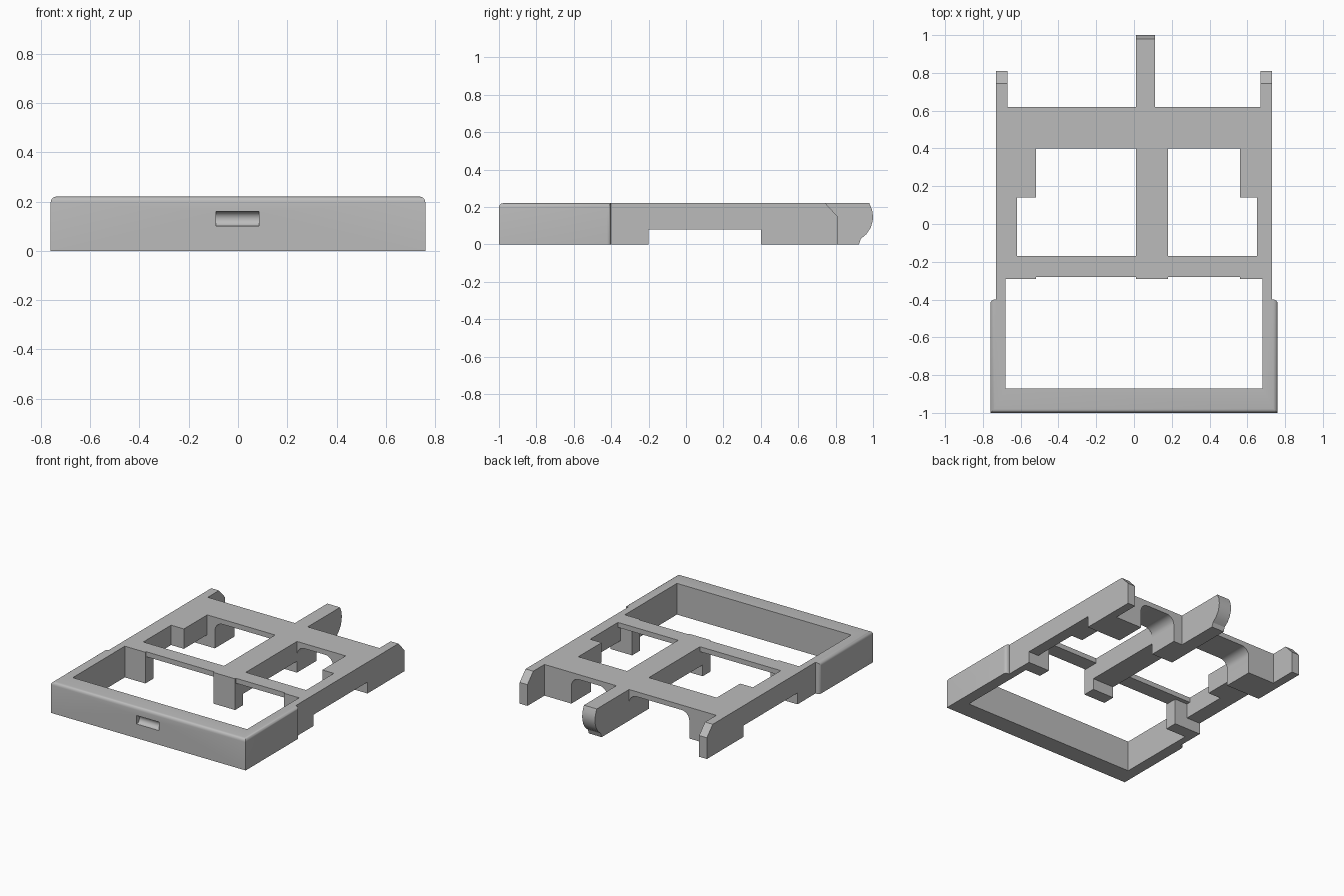
import bpy, bmesh, math
from mathutils import Vector

old = bpy.data.objects.get("Cube")
if old:
    bpy.data.objects.remove(old, do_unlink=True)

TOP = 0.22      # height of the frame
PLATE = 0.185   # underside of the thin deck
CUT = 0.08      # underside of the raised rails

grey = bpy.data.materials.new("plain_grey")
grey.use_nodes = True
grey.diffuse_color = (0.5, 0.5, 0.5, 1)
grey.node_tree.nodes["Principled BSDF"].inputs["Base Color"].default_value = (0.5, 0.5, 0.5, 1)


def extrude(name, axis, profile, lo, hi, bevel_rule=None, smooth=False):
    """Extrude a 2D profile along an axis; the profile uses the other two axes in order."""
    def place(p):
        co = list(p)
        co.insert("xyz".index(axis), lo)
        return Vector(co)
    bm = bmesh.new()
    face = bm.faces.new([bm.verts.new(place(p)) for p in profile])
    shift = Vector([hi - lo if a == axis else 0 for a in "xyz"])
    ext = bmesh.ops.extrude_face_region(bm, geom=[face], use_keep_orig=True)
    bmesh.ops.translate(bm, vec=shift, verts=[g for g in ext["geom"] if isinstance(g, bmesh.types.BMVert)])
    bmesh.ops.recalc_face_normals(bm, faces=bm.faces)
    if bevel_rule:
        edges = [e for e in bm.edges if bevel_rule(e.verts[0].co, e.verts[1].co)]
        bmesh.ops.bevel(bm, geom=edges, offset=0.022, segments=4, profile=0.5, affect='EDGES')
    mesh = bpy.data.meshes.new(name)
    bm.to_mesh(mesh)
    bm.free()
    mesh.materials.append(grey)
    ob = bpy.data.objects.new(name, mesh)
    bpy.context.collection.objects.link(ob)
    if smooth:
        shade(ob)
    return ob


def shade(ob):
    bpy.ops.object.select_all(action='DESELECT')
    ob.select_set(True)
    bpy.context.view_layer.objects.active = ob
    bpy.ops.object.shade_smooth_by_angle(angle=math.radians(30))


def box(name, x0, x1, y0, y1, z0=0.0, z1=TOP):
    return extrude(name, "z", [(x0, y0), (x1, y0), (x1, y1), (x0, y1)], z0, z1)


def arc(cx, cy, r, a0, a1, n=8):
    steps = [math.radians(a0 + (a1 - a0) * i / n) for i in range(n + 1)]
    return [(cx + r * math.cos(a), cy + r * math.sin(a)) for a in steps]


# Front U-shaped frame with rounded outer edges
half = [(0.76, -1), (0.76, -0.4), (0.73, -0.4), (0.73, -0.29), (0.68, -0.29), (0.68, -0.87)]
outline = half + [(-x, y) for x, y in reversed(half)]


def outer_edge(a, b):
    on_top = a.z > 0.2 and b.z > 0.2
    front = a.y < -0.99 and b.y < -0.99
    side = abs(a.x) > 0.75 and abs(b.x) > 0.75
    back_corner = side and abs(a.y + 0.4) < 0.01 and abs(b.y + 0.4) < 0.01
    return (on_top and (front or side)) or back_corner


frame = extrude("front_frame", "z", outline, 0, TOP, outer_edge)

# Rounded finger slot in the front wall
cutter = extrude("slot_cutter", "x", arc(-1, 0.13, 0.03, 0, 360, 24)[:-1], -0.09, 0.085)
cutter.hide_render = True
mod = frame.modifiers.new("slot", 'BOOLEAN')
mod.operation = 'DIFFERENCE'
mod.solver = 'EXACT'
mod.object = cutter
bpy.context.view_layer.objects.active = frame
bpy.ops.object.modifier_apply(modifier="slot")
bpy.data.objects.remove(cutter, do_unlink=True)
shade(frame)

# Side rails, raised in the middle and chamfered at the rear tips
feet = [(-0.29, TOP), (-0.29, 0), (-0.2, 0), (-0.2, CUT), (0.4, CUT), (0.4, 0)]
rail = feet + [(0.81, 0), (0.81, 0.15), (0.745, TOP)]
extrude("left_rail", "x", rail, 0.67, 0.73)
extrude("right_rail", "x", rail, -0.73, -0.67)

# Off-centre spine with its feet
extrude("centre_spine", "x", feet + [(0.62, 0), (0.62, TOP)], 0.01, 0.18)

# Rear tongue with a rounded hook end
hook = [(0.62, TOP), (0.62, 0), (0.925, 0), (0.935, 0.03), (0.965, 0.055),
        (0.988, 0.09), (0.998, 0.125), (1.0, 0.15), (0.995, 0.185), (0.98, TOP)]
extrude("rear_tongue", "x", hook, 0.01, 0.11, smooth=True)

# Per side: inner posts, rail thickening, corner ledge, deck bar and arched rear bridge
R = 0.06
for side, s, ledge, inner, spine in (("left", 1, 0.56, 0.65, 0.18), ("right", -1, 0.52, 0.62, -0.01)):
    def span(a, b):
        return sorted((s * a, s * b))
    box(side + "_front_post", *span(ledge, 0.67), -0.29, -0.2)
    box(side + "_rail_lip", *span(inner, 0.67), -0.2, 0.14, CUT)
    box(side + "_corner_ledge", *span(ledge, 0.67), 0.14, 0.4, CUT)
    box(side + "_front_bar", *span(spine, ledge), -0.28, -0.17, PLATE)
    box(side + "_bar_end", *span(ledge, inner), -0.2, -0.17, PLATE)
    leg = 0.46
    arch = [(0.67, TOP), (0.67, 0), (leg, 0)]
    arch += arc(leg - R, PLATE - R, R, 0, 90)
    arch += arc(spine + R, PLATE - R, R, 90, 180)
    arch += [(spine, TOP)]
    extrude(side + "_rear_bridge", "y", [(s * x, z) for x, z in arch], 0.4, 0.62, smooth=True)
